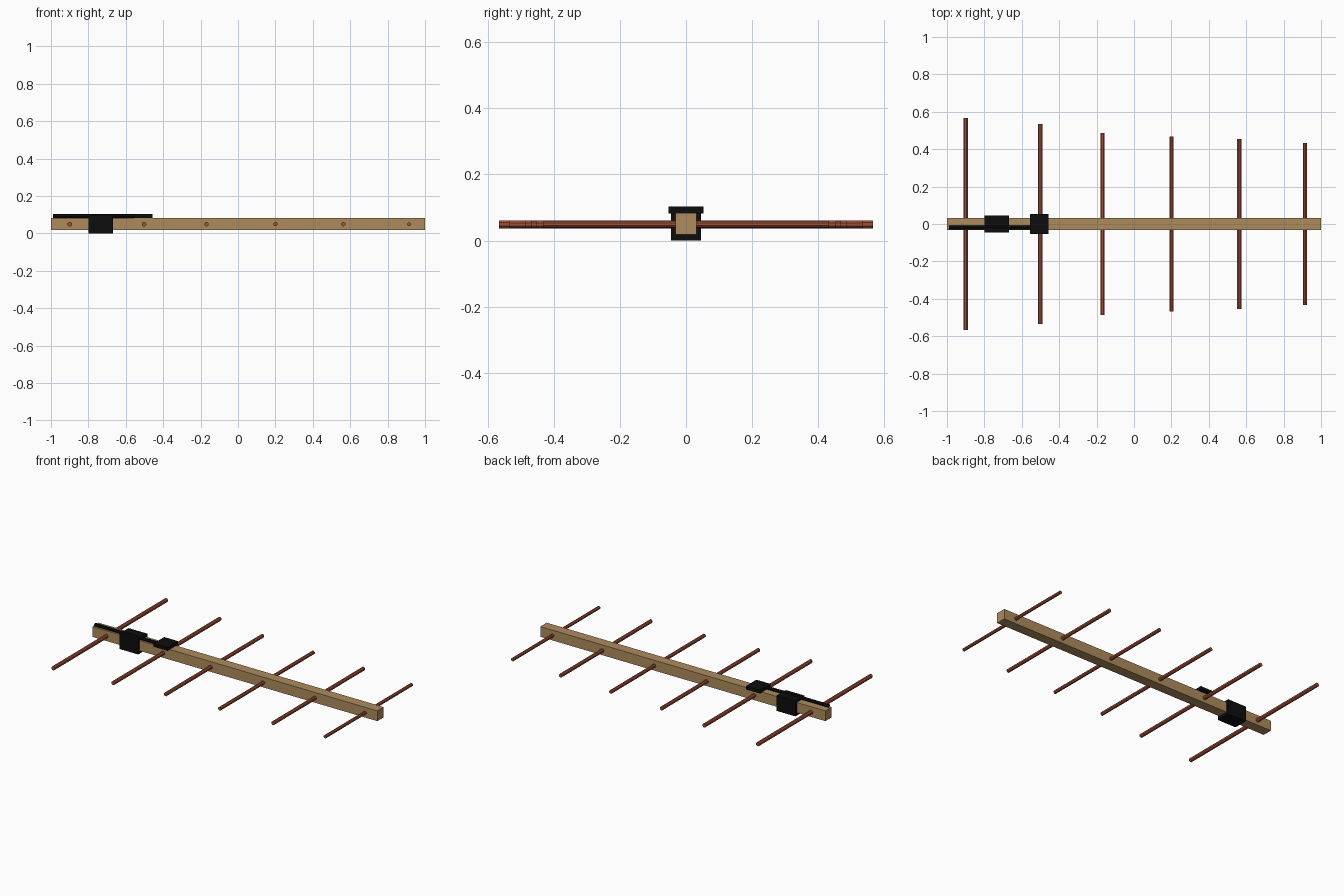
import bpy
import math

cube = bpy.data.objects.get("Cube")
if cube:
    bpy.data.objects.remove(cube, do_unlink=True)


def material(name, rgb):
    m = bpy.data.materials.new(name)
    m.use_nodes = True
    m.diffuse_color = (*rgb, 1)
    m.node_tree.nodes["Principled BSDF"].inputs["Base Color"].default_value = (*rgb, 1)
    return m


wood = material("wood", (0.42, 0.26, 0.11))
copper = material("copper", (0.35, 0.08, 0.036))
black = material("black", (0.004, 0.004, 0.004))


def box(name, low, high, mat):
    center = [(a + b) / 2 for a, b in zip(low, high)]
    bpy.ops.mesh.primitive_cube_add(size=1, location=center)
    ob = bpy.context.object
    ob.name = name
    ob.scale = [b - a for a, b in zip(low, high)]
    bpy.ops.object.transform_apply(location=False, rotation=False, scale=True)
    ob.data.materials.append(mat)


def rod(name, center, radius, length, rotation, mat):
    bpy.ops.mesh.primitive_cylinder_add(vertices=8, radius=radius, depth=length,
                                        location=center, rotation=rotation)
    ob = bpy.context.object
    ob.name = name
    ob.data.materials.append(mat)


# Square wooden boom
box("boom", (-1, -0.032, 0.018), (1, 0.032, 0.083), wood)

# Cross rods, shorter and thinner toward the far end: x, half length, radius
elements = [(-0.9, 0.567, 0.013), (-0.502, 0.535, 0.0125), (-0.168, 0.487, 0.012),
            (0.2, 0.469, 0.0115), (0.563, 0.454, 0.012), (0.914, 0.433, 0.0105)]
for i, (x, half, radius) in enumerate(elements):
    rod(f"cross_rod_{i + 1}", (x, 0, 0.049), radius, 2 * half,
        (math.pi / 2, math.pi / 8, 0), copper)

# Feed cable along the top of the boom
rod("cable", (-0.75, -0.018, 0.093), 0.0105, 0.48, (0, math.pi / 2, 0), black)

# Tape band around the boom and connector pad on top
box("tape_band", (-0.8, -0.046, 0), (-0.668, 0.046, 0.097), black)
box("connector_pad", (-0.555, -0.053, 0.082), (-0.457, 0.053, 0.103), black)
